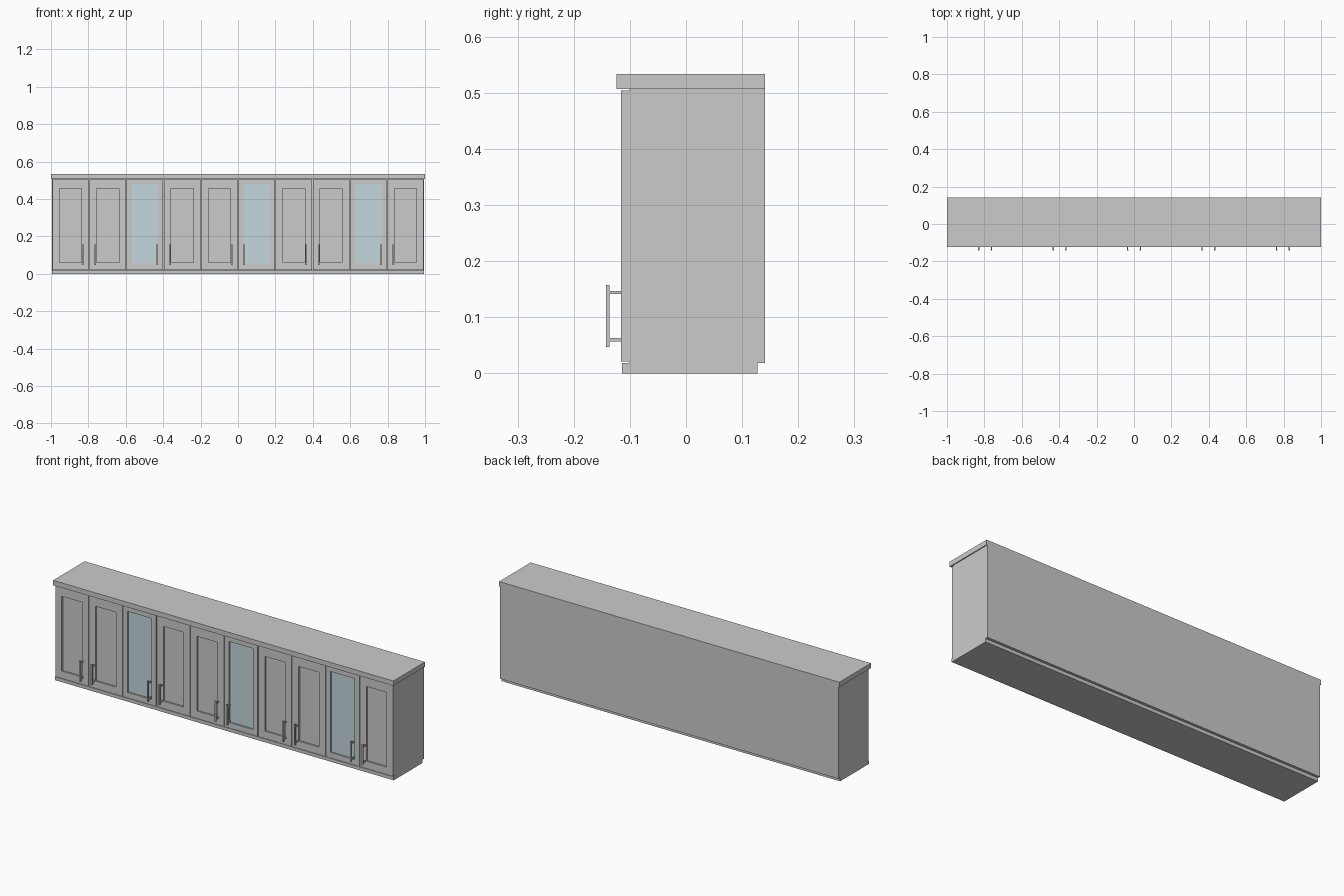
import bpy, bmesh
from mathutils import Vector

if "Cube" in bpy.data.objects:
    bpy.data.objects.remove(bpy.data.objects["Cube"])


def finish(name, bm, mat=None):
    mesh = bpy.data.meshes.new(name)
    bm.normal_update()
    bm.to_mesh(mesh)
    bm.free()
    obj = bpy.data.objects.new(name, mesh)
    bpy.context.collection.objects.link(obj)
    if mat:
        mesh.materials.append(mat)
    return obj


def add_box(bm, x, y, z):
    verts = bmesh.ops.create_cube(bm, size=1)["verts"]
    for v in verts:
        v.co = Vector([(r[0] + r[1]) / 2 + c * (r[1] - r[0])
                       for c, r in zip(v.co, (x, y, z))])


def box(name, x, y, z, mat=None):
    bm = bmesh.new()
    add_box(bm, x, y, z)
    return finish(name, bm, mat)


def door(name, x, z, panel_x, panel_z, recess):
    # slab with its front face inset and pushed back to form a framed panel
    bm = bmesh.new()
    add_box(bm, x, (DOOR_FRONT, DOOR_BACK), z)
    bm.normal_update()
    front = min(bm.faces, key=lambda f: f.calc_center_median().y)
    bmesh.ops.inset_individual(bm, faces=[front], thickness=0.02)
    cx, cz = sum(x) / 2, sum(z) / 2
    floor = [(v, v.co.x > cx, v.co.z > cz) for v in front.verts]
    # vertical walls: duplicate the inset ring, then set the recess floor
    for v, right, top in floor:
        v.co = (panel_x[right], DOOR_FRONT, panel_z[top])
    bmesh.ops.inset_individual(bm, faces=[front], thickness=0.001)
    for v in front.verts:
        v.co = (panel_x[v.co.x > cx], DOOR_FRONT + recess, panel_z[v.co.z > cz])
    return finish(name, bm)


def handle(name, x):
    # upright square bar on two standoffs
    bm = bmesh.new()
    add_box(bm, (x - 0.004, x + 0.004), (-0.143, -0.136), (0.047, 0.157))
    for z in (0.060, 0.144):
        add_box(bm, (x - 0.003, x + 0.003), (-0.137, DOOR_FRONT + 0.002),
                (z - 0.003, z + 0.003))
    return finish(name, bm)


DOOR_FRONT, DOOR_BACK = -0.116, -0.101
DOOR_Z = (0.021, 0.504)
HALF = 0.995
WIDTH = 2 * HALF / 10

glass = bpy.data.materials.new("glass")
glass.diffuse_color = (0.55, 0.68, 0.72, 1)
glass.use_nodes = True
glass.node_tree.nodes["Principled BSDF"].inputs["Base Color"].default_value = glass.diffuse_color

# carcass, plinth and worktop
box("cabinet_body", (-HALF, HALF), (DOOR_BACK, 0.141), (0.018, 0.508))
box("plinth", (-HALF, HALF), (-0.114, 0.127), (0, 0.018))
box("top_slab", (-1, 1), (-0.124, 0.141), (0.507, 0.533))

# ten doors; every third one is glazed, handles meet in pairs
for i in range(10):
    x0, x1 = -HALF + i * WIDTH, -HALF + (i + 1) * WIDTH
    x = (x0 + 0.002, x1 - 0.002)
    if i in (2, 5, 8):
        px, pz = (x0 + 0.029, x1 - 0.029), (0.05, 0.48)
        door(f"glass_door_frame_{i + 1}", x, DOOR_Z, px, pz, 0.011)
        box(f"glass_pane_{i + 1}", px, (DOOR_FRONT + 0.008, DOOR_FRONT + 0.0115), pz, glass)
    else:
        door(f"panel_door_{i + 1}", x, DOOR_Z, (x0 + 0.04, x1 - 0.04), (0.06, 0.457), 0.009)
    handle(f"handle_{i + 1}", x1 - 0.034 if i % 2 == 0 else x0 + 0.034)
